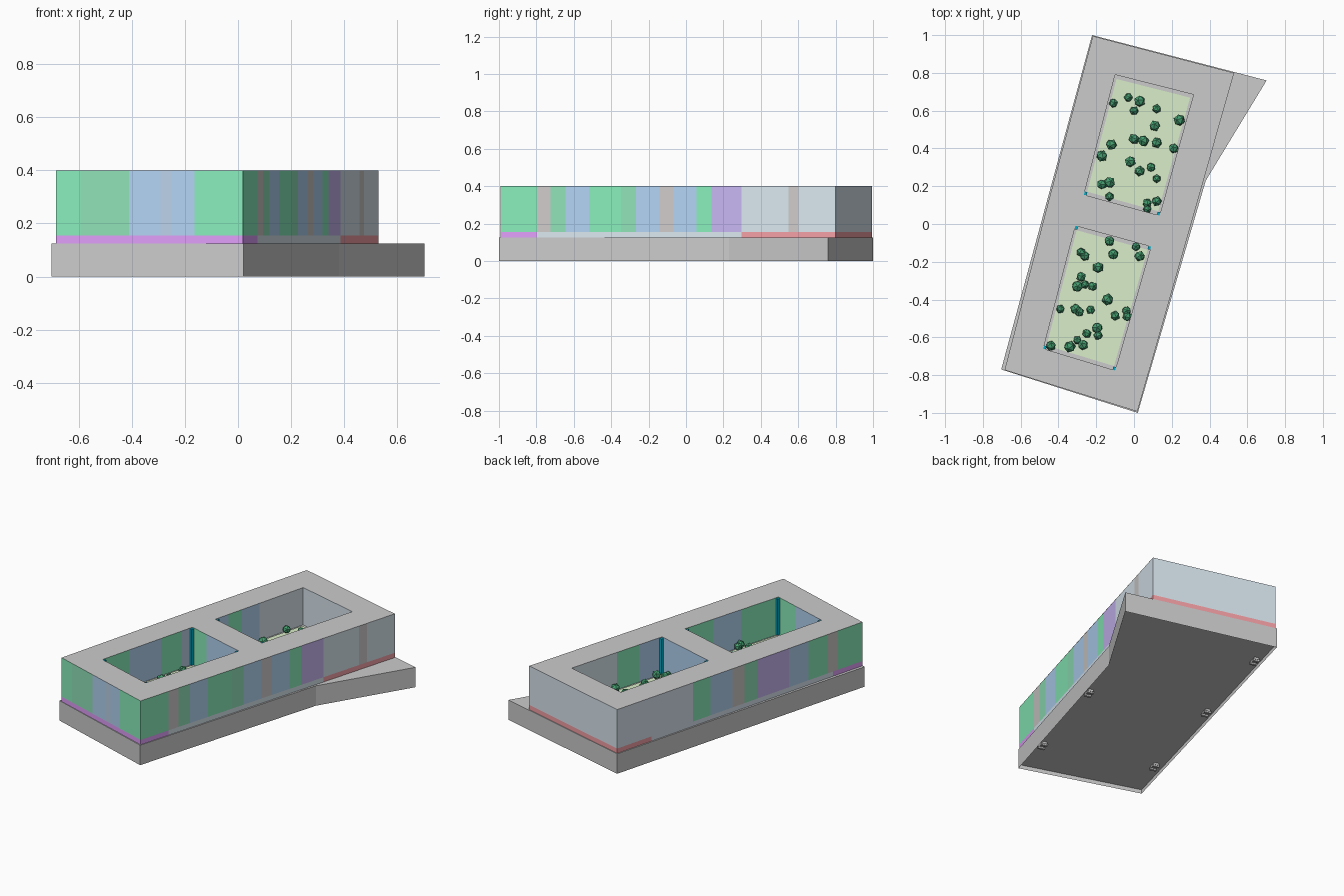
import bpy, bmesh, math, random
from mathutils import Vector, Matrix

if "Cube" in bpy.data.objects:
    bpy.data.objects.remove(bpy.data.objects["Cube"])

random.seed(4)
COL = {
    'green': (.25, .85, .50), 'moss': (.28, .76, .48), 'blue': (.45, .66, .90),
    'sky': (.50, .65, .82), 'violet': (.58, .47, .90), 'pale': (.70, .80, .87),
    'stone': (.62, .60, .59), 'mauve': (.75, .35, .95), 'rose': (.90, .35, .38),
    'teal': (.0, .42, .58), 'lawn': (.70, .85, .58), 'shrub': (.06, .34, .16),
}
mats = {}


def mat(name):
    if name not in mats:
        mats[name] = bpy.data.materials.new(name)
        mats[name].diffuse_color = (*COL[name], 1)
    return mats[name]


def finish(bm, name, colours=()):
    me = bpy.data.meshes.new(name)
    bm.to_mesh(me)
    bm.free()
    for c in colours:
        me.materials.append(mat(c))
    ob = bpy.data.objects.new(name, me)
    bpy.context.collection.objects.link(ob)
    return ob


def quad(bm, pts, index=0):
    f = bm.faces.new([bm.verts.new(p) for p in pts])
    f.material_index = index
    return f


def sheet(name, poly, z, colour=None):
    bm = bmesh.new()
    quad(bm, [(x, y, z) for x, y in poly])
    return finish(bm, name, [colour] if colour else [])


def wall(name, p, q, z0, z1, bands):
    """Row of coloured panels from p to q; bands = (end fraction, colour). Outside is to the right."""
    p, q = Vector(p), Vector(q)
    colours = sorted({c for _, c in bands})
    bm = bmesh.new()
    t0 = 0
    for t1, c in bands:
        a, b = p.lerp(q, t0), p.lerp(q, t1)
        quad(bm, [(*a, z0), (*b, z0), (*b, z1), (*a, z1)], colours.index(c))
        t0 = t1
    finish(bm, name, colours)


def box(bm, centre, size, angle=0):
    m = Matrix.Translation(centre) @ Matrix.Rotation(angle, 4, 'Z') @ Matrix.Diagonal((*size, 1))
    bmesh.ops.create_cube(bm, size=1, matrix=m)


# Plinth: wedge-ended outline, closed on top, recessed underneath
outline = [(-.222, 1), (-.703, -.77), (.02, -1), (.38, .23), (.702, .76)]
BASE, STRIP, TOP = .125, .155, .40
bm = bmesh.new()
for i, a in enumerate(outline):
    b = outline[(i + 1) % len(outline)]
    quad(bm, [(*a, 0), (*b, 0), (*b, BASE), (*a, BASE)])
quad(bm, [(x, y, BASE) for x, y in outline])
quad(bm, [(x, y, .025) for x, y in reversed(outline)])
bmesh.ops.remove_doubles(bm, verts=bm.verts, dist=1e-5)
finish(bm, 'plinth')

# Small fittings in the recess under the plinth
TILT = math.atan2(1.79, .50)
bm = bmesh.new()
for x, y in [(-.245, .777), (-.41, .15), (-.58, -.51), (.064, -.733), (.245, -.107)]:
    box(bm, (x, y, .019), (.06, .03, .014), TILT)
    for s in (-.02, .02):
        box(bm, (x + s * math.cos(TILT), y + s * math.sin(TILT), .009), (.015, .04, .012), TILT)
finish(bm, 'underside_fittings')

# Block corners and the two courtyard openings (all counter-clockwise from SW)
SW, SE, NE, NW = (-.685, -.773), (.018, -.993), (.53, .80), (-.218, .995)
MW, ME = (-.453, .12), (.279, -.083)
north = [(-.265, .155), (.135, .045), (.315, .685), (-.10, .79)]
south = [(-.48, -.66), (-.10, -.775), (.09, -.12), (-.31, -.01)]

# Roof with two openings
bm = bmesh.new()
for outer, hole in (([MW, ME, NE, NW], north), ([SW, SE, ME, MW], south)):
    for i in range(4):
        j = (i + 1) % 4
        quad(bm, [(*p, TOP) for p in (outer[i], outer[j], hole[j], hole[i])])
bmesh.ops.remove_doubles(bm, verts=bm.verts, dist=1e-5)
finish(bm, 'roof')

# Outer facades
wall('front_facade', SW, SE, STRIP, TOP,
     [(.13, 'green'), (.39, 'moss'), (.56, 'blue'), (.62, 'sky'), (.74, 'blue'), (1, 'green')])
wall('right_facade', SE, NE, STRIP, TOP,
     [(.11, 'green'), (.15, 'stone'), (.195, 'moss'), (.265, 'blue'), (.36, 'green'),
      (.405, 'moss'), (.475, 'blue'), (.515, 'stone'), (.585, 'blue'), (.63, 'green'),
      (.72, 'violet'), (.86, 'pale'), (.89, 'stone'), (1, 'pale')])
wall('back_facade', NE, NW, STRIP, TOP, [(1, 'pale')])
wall('left_facade', NW, SW, STRIP, TOP,
     [(.31, 'pale'), (.38, 'green'), (.47, 'blue'), (.52, 'stone'), (.57, 'moss'),
      (.70, 'violet'), (.78, 'blue'), (.86, 'green'), (.90, 'stone'), (1, 'green')])

# Coloured strip along the foot of the facades
wall('front_strip', SW, SE, BASE, STRIP, [(1, 'mauve')])
wall('right_strip', SE, NE, BASE, STRIP, [(.11, 'mauve'), (.72, 'pale'), (1, 'rose')])
wall('back_strip', NE, NW, BASE, STRIP, [(1, 'rose')])
wall('left_strip', NW, SW, BASE, STRIP, [(.14, 'rose'), (.88, 'pale'), (1, 'mauve')])

# Courtyard walls: keyed by side, panels run clockwise so they face inwards
LAWN = .17
sides = {
    'north': (north, [
        [(1, 'blue')],
        [(.5, 'pale'), (.75, 'green'), (1, 'blue')][::1],
        [(1, 'pale')],
        [(.15, 'blue'), (.30, 'green'), (.5, 'blue'), (1, 'pale')]]),
    'south': (south, [
        [(.4, 'green'), (1, 'blue')],
        [(.3, 'green'), (.6, 'blue'), (1, 'green')],
        [(.3, 'green'), (1, 'blue')],
        [(.3, 'green'), (.65, 'blue'), (.88, 'green'), (1, 'sky')]]),
}
for tag, (hole, bands) in sides.items():
    for i, side in enumerate(('south', 'east', 'north', 'west')):
        wall(f'{tag}_court_{side}_wall', hole[(i + 1) % 4], hole[i], BASE, TOP, bands[i])
    # Paved edge and lawn
    mid = sum((Vector(p) for p in hole), Vector((0, 0))) / 4
    sheet(f'{tag}_court_paving', hole, LAWN - .004)
    sheet(f'{tag}_court_lawn', [mid + (Vector(p) - mid) * .94 for p in hole], LAWN, 'lawn')
    # Teal glazed posts in the corners
    bm = bmesh.new()
    for p in (hole[:2] if tag == 'north' else hole):
        c = Vector(p).lerp(mid, .025)
        box(bm, (c.x, c.y, (LAWN + TOP) / 2 - .002), (.018, .018, TOP - LAWN - .004), TILT)
    finish(bm, f'{tag}_court_corner_posts', ['teal'])

# Low-poly shrubs
shrubs = {
    'north': [(-.11, .64), (-.03, .67), (.03, .65), (0, .6), (.12, .61), (.24, .55), (.11, .52),
              (0, .45), (.05, .44), (.12, .43), (.21, .40), (-.12, .42), (-.17, .36), (-.02, .33),
              (.03, .28), (.09, .30), (.12, .24), (-.17, .21), (-.13, .22), (-.13, .145),
              (.07, .11), (.12, .12), (.07, .08)],
    'south': [(-.13, -.09), (.01, -.12), (.03, -.17), (-.11, -.16), (-.28, -.15), (-.26, -.17),
              (-.19, -.23), (-.28, -.28), (-.30, -.33), (-.26, -.32), (-.22, -.33), (-.14, -.40),
              (-.39, -.45), (-.31, -.45), (-.29, -.465), (-.23, -.455), (-.10, -.485),
              (-.04, -.46), (-.035, -.49), (-.195, -.55), (-.25, -.58), (-.19, -.59),
              (-.30, -.615), (-.34, -.65), (-.27, -.64), (-.44, -.645)],
}
for tag, spots in shrubs.items():
    bm = bmesh.new()
    for x, y in spots:
        r = random.uniform(.023, .032)
        spin = Matrix.Rotation(random.uniform(0, 6.28), 4, 'Z') @ Matrix.Rotation(random.uniform(0, 3), 4, 'X')
        bmesh.ops.create_icosphere(bm, subdivisions=1, radius=r,
                                   matrix=Matrix.Translation((x, y, LAWN + r * .9)) @ spin)
    finish(bm, f'{tag}_court_shrubs', ['shrub'])

for m in bpy.data.materials:
    if m.users and not m.is_grease_pencil:
        m.use_nodes = True
        m.node_tree.nodes["Principled BSDF"].inputs["Base Color"].default_value = m.diffuse_color
